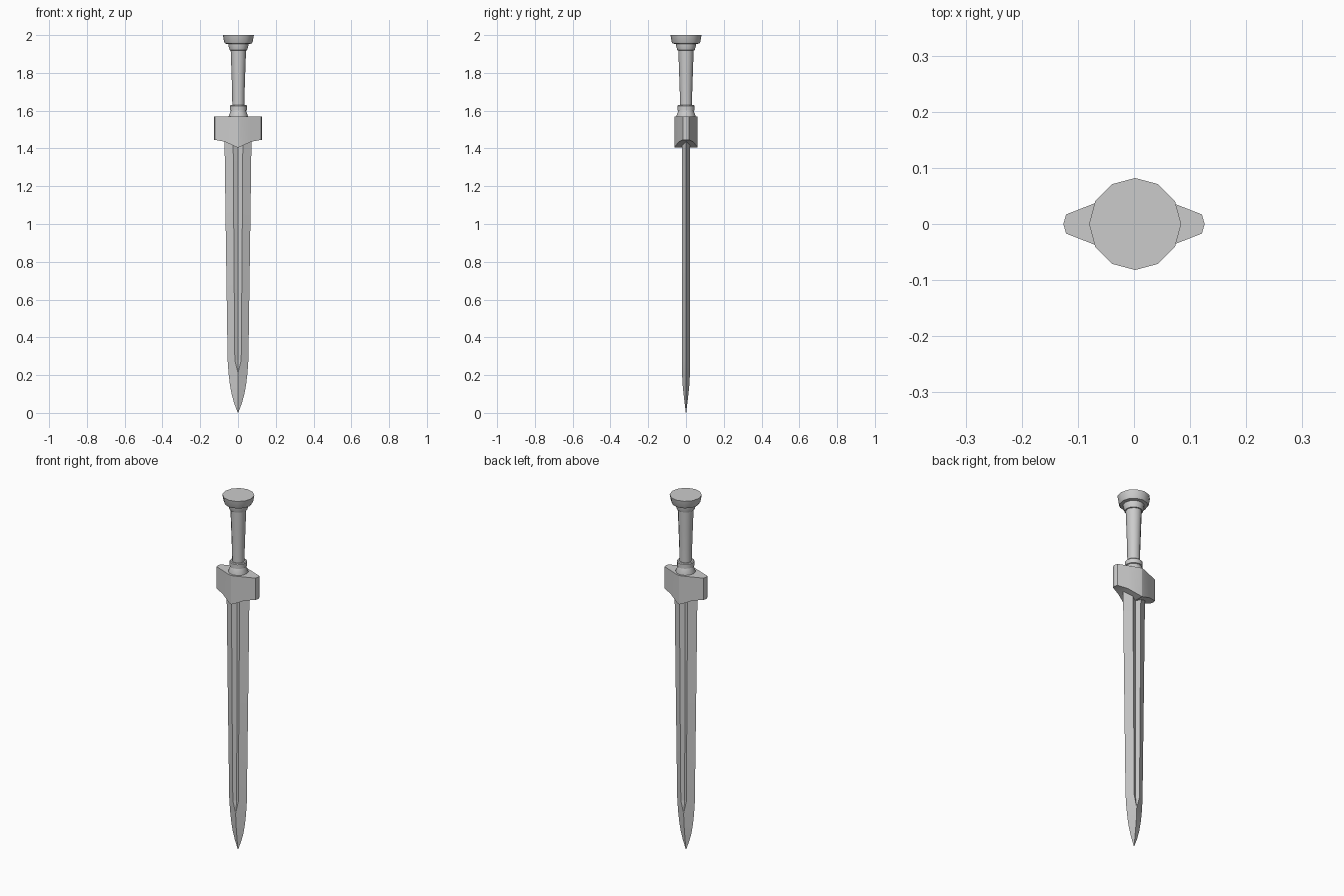
import bpy, bmesh, math

if "Cube" in bpy.data.objects:
    bpy.data.objects.remove(bpy.data.objects["Cube"])


def loft(name, rings, angle):
    """Skin equal-length closed rings, cap both ends, merge collapsed points."""
    bm = bmesh.new()
    rows = [[bm.verts.new(p) for p in ring] for ring in rings]
    n = len(rows[0])
    for a, b in zip(rows, rows[1:]):
        for i in range(n):
            j = (i + 1) % n
            bm.faces.new((a[i], a[j], b[j], b[i]))
    bm.faces.new(rows[0])
    bm.faces.new(rows[-1])
    bmesh.ops.remove_doubles(bm, verts=bm.verts, dist=1e-5)
    bmesh.ops.recalc_face_normals(bm, faces=bm.faces)
    mesh = bpy.data.meshes.new(name)
    bm.to_mesh(mesh)
    bm.free()
    obj = bpy.data.objects.new(name, mesh)
    bpy.context.collection.objects.link(obj)
    bpy.ops.object.select_all(action='DESELECT')
    obj.select_set(True)
    bpy.context.view_layer.objects.active = obj
    bpy.ops.object.shade_smooth_by_angle(angle=math.radians(angle))
    return obj


def revolve(name, profile, cx=0.002, sides=12):
    """Round part from (radius, z) pairs."""
    turn = [math.tau * i / sides for i in range(sides)]
    return loft(name, [[(cx + r * math.cos(a), r * math.sin(a), z) for a in turn]
                       for r, z in profile], 35)


# Blade: z, half width, ridge offset, ridge thickness, fuller floor thickness
blade_rows = [
    (1.50, .072, .026, .022, .010),
    (0.90, .064, .022, .022, .010),
    (0.28, .055, .017, .022, .012),
    (0.21, .050, 0, .021, .021),
    (0.15, .043, 0, .018, .018),
    (0.10, .034, 0, .013, .013),
    (0.05, .020, 0, .007, .007),
    (0.00, .001, 0, .001, .001),
]
loft("blade", [[(w, 0, z), (f, t, z), (0, c, z), (-f, t, z),
                (-w, 0, z), (-f, -t, z), (0, -c, z), (f, -t, z)]
               for z, w, f, t, c in blade_rows], 5)

# Guard: x, half depth, underside height; mirrored to the other side
half = [(.126, 0, 1.446), (.121, .017, 1.445), (.07, .037, 1.436), (.015, .059, 1.410)]
guard_rows = [(-x, y, z) for x, y, z in half] + [(0, .062, 1.405)] + half[::-1]
loft("guard", [[(x, y, 1.568), (x, -y, 1.568), (x, -y, z), (x, y, z)]
               for x, y, z in guard_rows], 20)

# Collar between guard and grip
revolve("collar", [(.051, 1.56), (.051, 1.572), (.040, 1.600), (.045, 1.602),
                   (.045, 1.626), (.041, 1.630), (.030, 1.630)])

# Grip, widening towards the pommel
revolve("grip", [(.032, 1.61), (.033, 1.70), (.037, 1.82), (.041, 1.93)])

# Pommel with its stepped neck
revolve("pommel", [(.036, 1.918), (.046, 1.920), (.053, 1.945), (.053, 1.953),
                   (.071, 1.955), (.076, 1.965), (.082, 2.0)])
